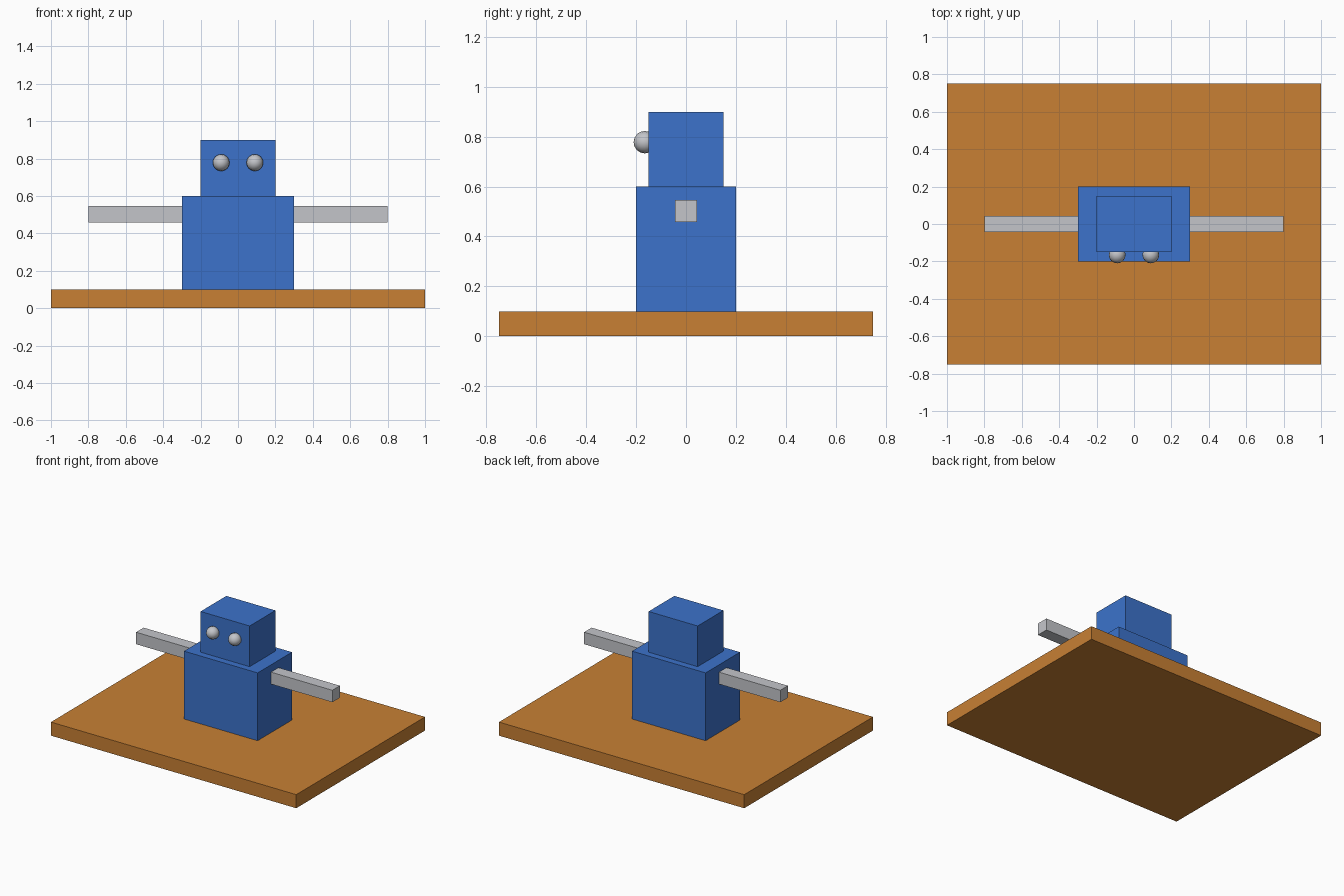
import bpy
import math

if "Cube" in bpy.data.objects:
    bpy.data.objects.remove(bpy.data.objects["Cube"])


def material(name, rgb):
    m = bpy.data.materials.new(name)
    m.diffuse_color = (*rgb, 1)
    m.use_nodes = True
    m.node_tree.nodes["Principled BSDF"].inputs["Base Color"].default_value = m.diffuse_color
    return m


ORANGE = material("orange", (0.578, 0.216, 0.034))
BLUE = material("blue", (0.045, 0.171, 0.597))
GREY = material("light grey", (0.55, 0.56, 0.59))


def box(name, lo, hi, mat):
    """Box spanning two opposite corners."""
    centre = [(a + b) / 2 for a, b in zip(lo, hi)]
    bpy.ops.mesh.primitive_cube_add(size=1, location=centre)
    ob = bpy.context.object
    ob.name = name
    ob.scale = [b - a for a, b in zip(lo, hi)]
    bpy.ops.object.transform_apply(location=False, rotation=False, scale=True)
    ob.data.materials.append(mat)
    return ob


# Base plate, torso and head
box("base_plate", (-1, -0.75, 0), (1, 0.75, 0.1), ORANGE)
box("torso", (-0.3, -0.2, 0.1), (0.3, 0.2, 0.6), BLUE)
box("head", (-0.2, -0.15, 0.6), (0.2, 0.15, 0.9), BLUE)

for side, label in ((-1, "left"), (1, "right")):
    # Arm bar sticking straight out of the torso
    x0, x1 = sorted((side * 0.29, side * 0.8))
    box(label + "_arm", (x0, -0.044, 0.458), (x1, 0.044, 0.546), GREY)

    # Round eye with its pole facing forward
    bpy.ops.mesh.primitive_uv_sphere_add(
        segments=16, ring_count=8, radius=0.045,
        location=(side * 0.09, -0.165, 0.778), rotation=(math.pi / 2, 0, 0))
    eye = bpy.context.object
    eye.name = label + "_eye"
    eye.data.materials.append(GREY)
    bpy.ops.object.shade_smooth_by_angle()
